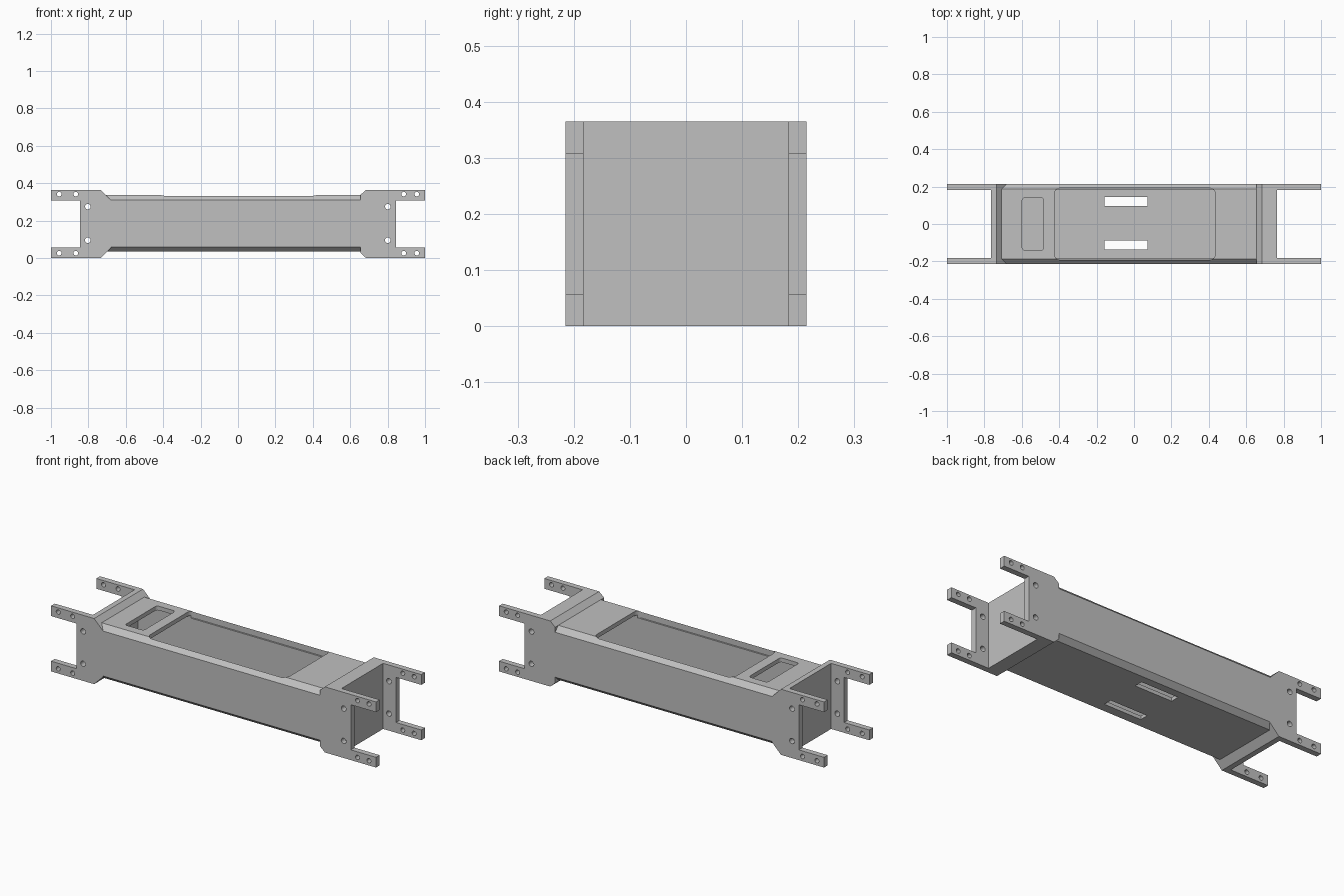
import bpy
import bmesh
import math

if "Cube" in bpy.data.objects:
    bpy.data.objects.remove(bpy.data.objects["Cube"], do_unlink=True)

W, H, INNER = 0.215, 0.365, 0.183   # half width, height, inner half width

grey = bpy.data.materials.new("plain grey")
grey.use_nodes = True
grey.diffuse_color = (0.53, 0.53, 0.53, 1)
grey.node_tree.nodes["Principled BSDF"].inputs["Base Color"].default_value = grey.diffuse_color


def prism(name, points, axis, lo, hi):
    """Extrude a 2D outline along one axis from lo to hi."""
    place = {"x": lambda a, b, t: (t, a, b),
             "y": lambda a, b, t: (a, t, b),
             "z": lambda a, b, t: (a, b, t)}[axis]
    bm = bmesh.new()
    low = [bm.verts.new(place(a, b, lo)) for a, b in points]
    high = [bm.verts.new(place(a, b, hi)) for a, b in points]
    bm.faces.new(low)
    bm.faces.new(high)
    n = len(points)
    for i in range(n):
        j = (i + 1) % n
        bm.faces.new((low[i], low[j], high[j], high[i]))
    bmesh.ops.recalc_face_normals(bm, faces=bm.faces)
    mesh = bpy.data.meshes.new(name)
    bm.to_mesh(mesh)
    bm.free()
    mesh.materials.append(grey)
    ob = bpy.data.objects.new(name, mesh)
    bpy.context.collection.objects.link(ob)
    return ob


def rounded(x0, x1, y0, y1, r=0.0, steps=4):
    """Rectangle outline with optional rounded corners."""
    if r == 0:
        return [(x0, y0), (x1, y0), (x1, y1), (x0, y1)]
    pts = []
    centres = [(x1 - r, y1 - r), (x0 + r, y1 - r), (x0 + r, y0 + r), (x1 - r, y0 + r)]
    for k, (cx, cy) in enumerate(centres):
        for s in range(steps + 1):
            a = math.pi / 2 * (k + s / steps)
            pts.append((cx + r * math.cos(a), cy + r * math.sin(a)))
    return pts


def circle(cx, cz, r, n=16):
    return [(cx + r * math.cos(math.tau * i / n), cz + r * math.sin(math.tau * i / n))
            for i in range(n)]


def combine(target, other, operation):
    """Apply a boolean and discard the second solid."""
    other.hide_render = True
    mod = target.modifiers.new("bool", "BOOLEAN")
    mod.operation, mod.object, mod.solver = operation, other, "EXACT"
    deps = bpy.context.evaluated_depsgraph_get()
    mesh = bpy.data.meshes.new_from_object(target.evaluated_get(deps))
    target.modifiers.clear()
    target.data = mesh
    bpy.data.objects.remove(other, do_unlink=True)


# Long body with chamfered edges
BOT, TOP, EDGE = 0.035, 0.338, 0.187
beam = prism("box_beam", [(-W, 0.06), (-EDGE, BOT), (EDGE, BOT), (W, 0.06),
                          (W, 0.31), (EDGE, TOP), (-EDGE, TOP), (-W, 0.31)],
             "x", -0.75, 0.75)

# End collars, each with two arms per side plate
ARM = 0.057


def collar(name, side, shoulder):
    half = [(0.845 * side, H - ARM), (side, H - ARM), (side, H)] + shoulder
    return prism(name, half + [(x, H - z) for x, z in reversed(half)], "y", -W, W)


combine(beam, collar("right_collar", -1, [(-0.735, H), (-0.68, 0.31)]), "UNION")
combine(beam, collar("left_collar", 1, [(0.685, H), (0.655, TOP)]), "UNION")

# Hollow interior, and the open gaps between the arms
combine(beam, prism("cavity", rounded(-INNER, INNER, 0.055, 0.315), "x", -0.745, 0.745),
        "DIFFERENCE")
for side in (-1, 1):
    lo, hi = sorted((0.765 * side, 1.1 * side))
    combine(beam, prism("end_gap", rounded(-INNER, INNER, -0.1, 0.5), "x", lo, hi),
            "DIFFERENCE")

# Large and small openings in the top
combine(beam, prism("top_opening", rounded(-0.426, 0.434, -0.192, 0.192, 0.03), "z", 0.3, 0.45),
        "DIFFERENCE")
combine(beam, prism("small_opening", rounded(-0.598, -0.483, -0.14, 0.14, 0.015), "z", 0.3, 0.45),
        "DIFFERENCE")

# Two slots in the floor
for y0 in (-0.136, 0.096):
    combine(beam, prism("floor_slot", rounded(-0.157, 0.073, y0, y0 + 0.048), "z", -0.1, 0.1),
            "DIFFERENCE")

# Bolt holes through the arms and side plates
for z_arm, z_plate in ((0.026, 0.095), (H - 0.023, 0.275)):
    for x in (-0.956, -0.867, 0.886, 0.956):
        combine(beam, prism("arm_hole", circle(x, z_arm, 0.0125), "y", -0.3, 0.3), "DIFFERENCE")
    for x in (-0.803, 0.801):
        combine(beam, prism("plate_hole", circle(x, z_plate, 0.015), "y", -0.3, 0.3), "DIFFERENCE")

# Crisp flat faces with smooth hole walls
bpy.ops.object.select_all(action="DESELECT")
beam.select_set(True)
bpy.context.view_layer.objects.active = beam
bpy.ops.object.shade_smooth_by_angle(angle=math.radians(25))
